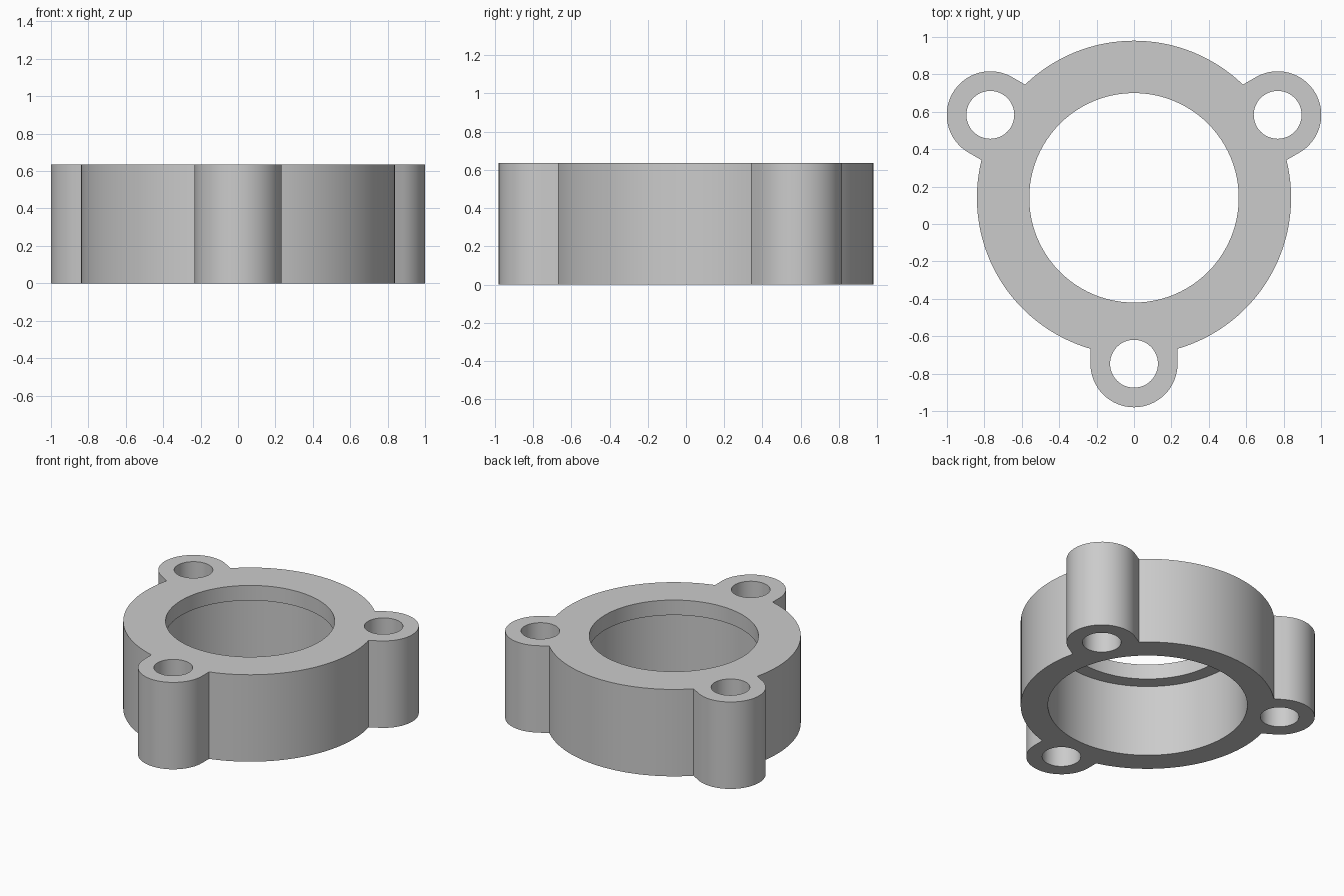
import bpy
import bmesh
from math import asin, cos, pi, sin, tau

cube = bpy.data.objects.get("Cube")
if cube:
    bpy.data.objects.remove(cube, do_unlink=True)

HEIGHT = 0.635
LIP_Z = 0.525          # underside of the inner lip
CENTER_Y = 0.14        # ring axis
RING_R, LIP_R, BORE_R = 0.84, 0.56, 0.66
LUG_DIST, LUG_R, HOLE_R = 0.887, 0.233, 0.128
LUG_ANGLES = [-pi / 2 + i * tau / 3 for i in range(3)]

grey = bpy.data.materials.new("Plain grey")
grey.use_nodes = True
colour = (0.6, 0.6, 0.6, 1)
grey.diffuse_color = colour
grey.node_tree.nodes["Principled BSDF"].inputs["Base Color"].default_value = colour


def arc(cx, cy, r, start, end, steps):
    """Points along an arc, both ends included."""
    angles = [start + (end - start) * i / steps for i in range(steps + 1)]
    return [(cx + r * cos(a), cy + r * sin(a)) for a in angles]


def circle(cx, cy, r, steps):
    return arc(cx, cy, r, 0, tau, steps)[:-1]


def lug_center(a):
    return LUG_DIST * cos(a), CENTER_Y + LUG_DIST * sin(a)


def make_loop(bm, points, z):
    verts = [bm.verts.new((x, y, z)) for x, y in points]
    for a, b in zip(verts, verts[1:] + verts[:1]):
        bm.edges.new((a, b))
    return verts


def wall(bm, low, high):
    """Quads between two matching loops."""
    for i in range(len(low)):
        j = (i + 1) % len(low)
        bm.faces.new((low[i], low[j], high[j], high[i]))


def cap(bm, loops):
    """Fill an outer loop, leaving the inner loops open."""
    edges = [bm.edges.get((a, b)) for v in loops for a, b in zip(v, v[1:] + v[:1])]
    bmesh.ops.triangle_fill(bm, edges=edges, use_beauty=True, normal=(0, 0, 1))


# Outline: straight-sided round lugs joined by arcs of the ring
half = asin(LUG_R / RING_R)
outline = []
for a in LUG_ANGLES:
    outline += arc(*lug_center(a), LUG_R, a - pi / 2, a + pi / 2, 32)
    outline += arc(0, CENTER_Y, RING_R, a + half, a + tau / 3 - half, 32)

bm = bmesh.new()
bottom, top = [], []

# Outer wall and screw holes
profiles = [outline] + [circle(*lug_center(a), HOLE_R, 48) for a in LUG_ANGLES]
for points in profiles:
    low, high = make_loop(bm, points, 0), make_loop(bm, points, HEIGHT)
    wall(bm, low, high)
    bottom.append(low)
    top.append(high)

# Stepped bore with a narrower lip at the top
steps = [(BORE_R, 0), (BORE_R, LIP_Z), (LIP_R, LIP_Z), (LIP_R, HEIGHT)]
bore = [make_loop(bm, circle(0, CENTER_Y, r, 96), z) for r, z in steps]
for low, high in zip(bore, bore[1:]):
    wall(bm, low, high)

# Flat end faces
cap(bm, bottom + [bore[0]])
cap(bm, top + [bore[-1]])
bmesh.ops.recalc_face_normals(bm, faces=bm.faces[:])

mesh = bpy.data.meshes.new("flanged_ring")
bm.to_mesh(mesh)
bm.free()
mesh.materials.append(grey)
ring = bpy.data.objects.new("flanged_ring", mesh)
bpy.context.collection.objects.link(ring)

# Smooth the round walls, keep the rims crisp
bpy.ops.object.select_all(action="DESELECT")
ring.select_set(True)
bpy.context.view_layer.objects.active = ring
bpy.ops.object.shade_smooth_by_angle(angle=pi / 9)
